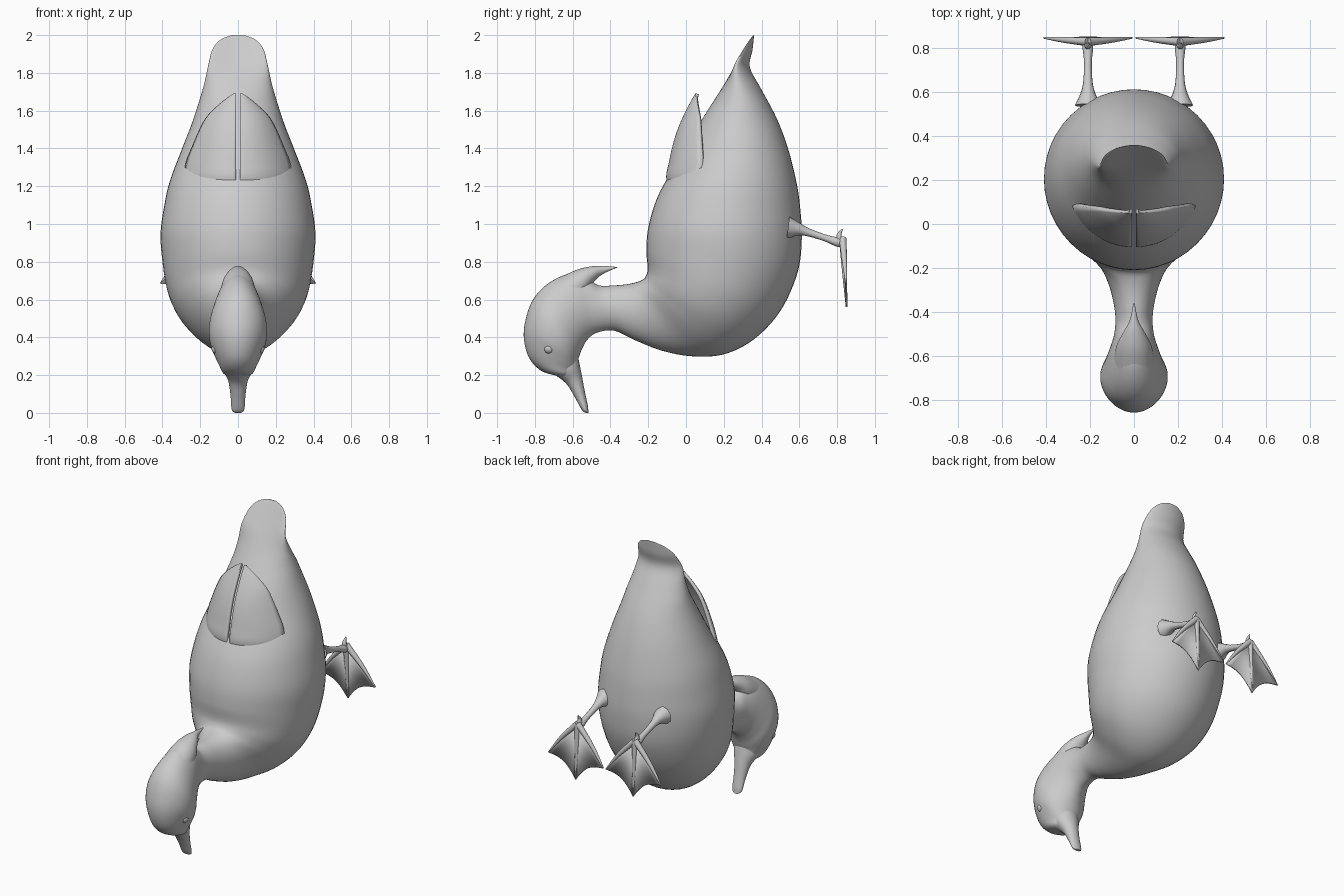
import bpy, bmesh, math
from mathutils import Vector

if "Cube" in bpy.data.objects:
    bpy.data.objects.remove(bpy.data.objects["Cube"])


def catmull(rows, steps):
    """Smoothly interpolate a list of parameter rows."""
    out = []
    for i in range(len(rows) - 1):
        p0, p1 = rows[max(i - 1, 0)], rows[i]
        p2, p3 = rows[i + 1], rows[min(i + 2, len(rows) - 1)]
        for s in range(steps):
            t = s / steps
            out.append([0.5 * (2*b + (c - a)*t + (2*a - 5*b + 4*c - d)*t*t + (3*b - a - 3*c + d)*t**3)
                        for a, b, c, d in zip(p0, p1, p2, p3)])
    return out + [list(rows[-1])]


def make(name, bm):
    me = bpy.data.meshes.new(name)
    bm.to_mesh(me)
    bm.free()
    ob = bpy.data.objects.new(name, me)
    bpy.context.collection.objects.link(ob)
    bpy.context.view_layer.objects.active = ob
    bpy.ops.object.select_all(action='DESELECT')
    ob.select_set(True)
    bpy.ops.object.shade_smooth_by_angle(angle=math.radians(42))
    return ob


def loft(name, rows, n=48, steps=6, bend=None):
    """Rows: back y,z, belly y,z, half width -> elliptical rings."""
    bm = bmesh.new()
    rings = []
    for y1, z1, y2, z2, w in catmull(rows, steps):
        ring = []
        for k in range(n):
            a = 2 * math.pi * k / n
            c, s = math.cos(a), math.sin(a)
            p = Vector((w * c, (y1 + y2)/2 + (y2 - y1)/2 * s, (z1 + z2)/2 + (z2 - z1)/2 * s))
            if bend:
                p.y += bend(p)
            ring.append(bm.verts.new(p))
        rings.append(ring)
    for r, q in zip(rings, rings[1:]):
        for k in range(n):
            bm.faces.new((r[k], r[(k+1) % n], q[(k+1) % n], q[k]))
    bm.faces.new(rings[0])
    bm.faces.new(rings[-1])
    bmesh.ops.recalc_face_normals(bm, faces=bm.faces)
    return make(name, bm)


def tube(name, pts):
    """Tapered round tube through x,y,z,radius points."""
    cu = bpy.data.curves.new(name, 'CURVE')
    cu.dimensions = '3D'
    cu.bevel_depth = 1
    cu.bevel_resolution = 4
    cu.use_fill_caps = True
    sp = cu.splines.new('POLY')
    fine = catmull(pts, 5)
    sp.points.add(len(fine) - 1)
    for p, (x, y, z, r) in zip(sp.points, fine):
        p.co = (x, y, z, 1)
        p.radius = r
    sp.use_smooth = True
    ob = bpy.data.objects.new(name, cu)
    bpy.context.collection.objects.link(ob)
    return ob


def tail_bend(p):
    return -1.4 * p.x**2 * min(max((p.z - 1.65) / 0.2, 0), 1)


# Tail, body, neck and head in one sweep
loft("body_and_head", [
    (.357, 2.0, .36, 2.0, .03), (.345, 1.98, .358, 1.975, .09), (.315, 1.93, .352, 1.92, .135),
    (.255, 1.83, .338, 1.83, .16), (.19, 1.72, .395, 1.72, .185), (.07, 1.53, .48, 1.56, .24),
    (-.01, 1.38, .54, 1.4, .30), (-.1, 1.24, .585, 1.22, .36), (-.16, 1.12, .605, 1.08, .39),
    (-.2, .98, .613, .92, .41), (-.21, .86, .59, .74, .40), (-.203, .77, .5, .54, .375),
    (-.21, .73, .36, .39, .33), (-.23, .705, .2, .31, .26), (-.27, .69, .03, .30, .18),
    (-.32, .68, -.13, .33, .13), (-.38, .675, -.27, .385, .10), (-.46, .675, -.38, .435, .085),
    (-.53, .715, -.47, .425, .09), (-.62, .735, -.52, .39, .11), (-.73, .685, -.55, .34, .135),
    (-.81, .6, -.565, .30, .153), (-.85, .49, -.575, .27, .148), (-.858, .39, -.578, .24, .125),
    (-.83, .29, -.582, .22, .10), (-.77, .225, -.59, .2, .08), (-.70, .2, -.61, .185, .05)],
    bend=tail_bend)

# Crest at the back of the head
loft("crest", [
    (-.36, .772, -.365, .769, .003), (-.44, .778, -.44, .735, .02), (-.5, .776, -.49, .69, .05),
    (-.58, .757, -.53, .62, .08), (-.68, .71, -.58, .55, .095)], n=32)

# Beak
loft("beak", [
    (-.73, .225, -.57, .29, .085), (-.68, .192, -.562, .25, .075), (-.63, .15, -.55, .19, .052),
    (-.59, .085, -.535, .11, .04), (-.56, .03, -.52, .04, .036), (-.545, .008, -.517, .012, .03),
    (-.53, 0, -.515, 0, .015)], n=32)

# Folded wings: curved plates standing off the back, rows: z, centre y, edge y, edge x
bm = bmesh.new()
grid = []
for z, yc, ye, xo in catmull([
        (1.18, -.09, .07, .27), (1.25, -.105, .075, .285), (1.33, -.09, .085, .275),
        (1.42, -.07, .08, .24), (1.5, -.045, .075, .205), (1.57, -.015, .07, .165),
        (1.63, .015, .06, .105), (1.67, .037, .053, .055), (1.692, .05, .05, .022)], 4):
    row = []
    for k in range(17):
        u = k / 16
        f = (1 - math.sqrt(1 - .72 * u * u)) / (1 - math.sqrt(.28))
        row.append(bm.verts.new((.01 + u * (xo - .01), yc + (ye - yc) * f, z)))
    grid.append(row)
for a, b in zip(grid, grid[1:]):
    for k in range(16):
        bm.faces.new((a[k], a[k+1], b[k+1], b[k]))
wings = make("wings", bm)
sol = wings.modifiers.new("thickness", 'SOLIDIFY')
sol.thickness = .02
wings.modifiers.new("mirror", 'MIRROR')

for side, s in (("left", -1), ("right", 1)):
    # Eye
    bm = bmesh.new()
    bmesh.ops.create_uvsphere(bm, u_segments=20, v_segments=12, radius=.027)
    bmesh.ops.translate(bm, verts=bm.verts, vec=(s * .113, -.725, .34))
    make(side + "_eye", bm)

    # Leg flaring into the body
    x = s * .21
    tube(side + "_leg", [(x, .54, .98, .06), (x, .595, .972, .034), (x, .65, .955, .021),
                         (x, .74, .925, .018), (x, .80, .905, .024), (x, .835, .895, .02)])
    # Three front toes and a hind toe
    ankle = (x, .83, .92)
    tips = [(x - .2, .848, .685), (x, .85, .56), (x + .2, .848, .685)]
    for i, t in enumerate(tips):
        mid = [(a + b) / 2 for a, b in zip(ankle, t)]
        mid[0] += (i - 1) * .012
        tube(f"{side}_toe_{i+1}", [(*ankle, .02), (*mid, .013), (*t, .004)])
    tube(side + "_hind_toe", [(x, .82, .90, .018), (x, .81, .94, .013), (x, .828, .972, .003)])

    # Webbing with scalloped edges
    bm = bmesh.new()
    hub = bm.verts.new(ankle)
    rim = []
    for a, b in zip(tips, tips[1:]):
        a, b = Vector(a), Vector(b)
        for k in range(9):
            t = k / 8
            p = a.lerp(b, t)
            p += (Vector(ankle) - p) * .45 * t * (1 - t)
            rim.append(bm.verts.new(p))
    for a, b in zip(rim, rim[1:]):
        bm.faces.new((hub, a, b))
    bmesh.ops.remove_doubles(bm, verts=bm.verts, dist=1e-4)
    web = make(side + "_web", bm)
    sol = web.modifiers.new("thickness", 'SOLIDIFY')
    sol.thickness = .01
    sol.offset = 0
